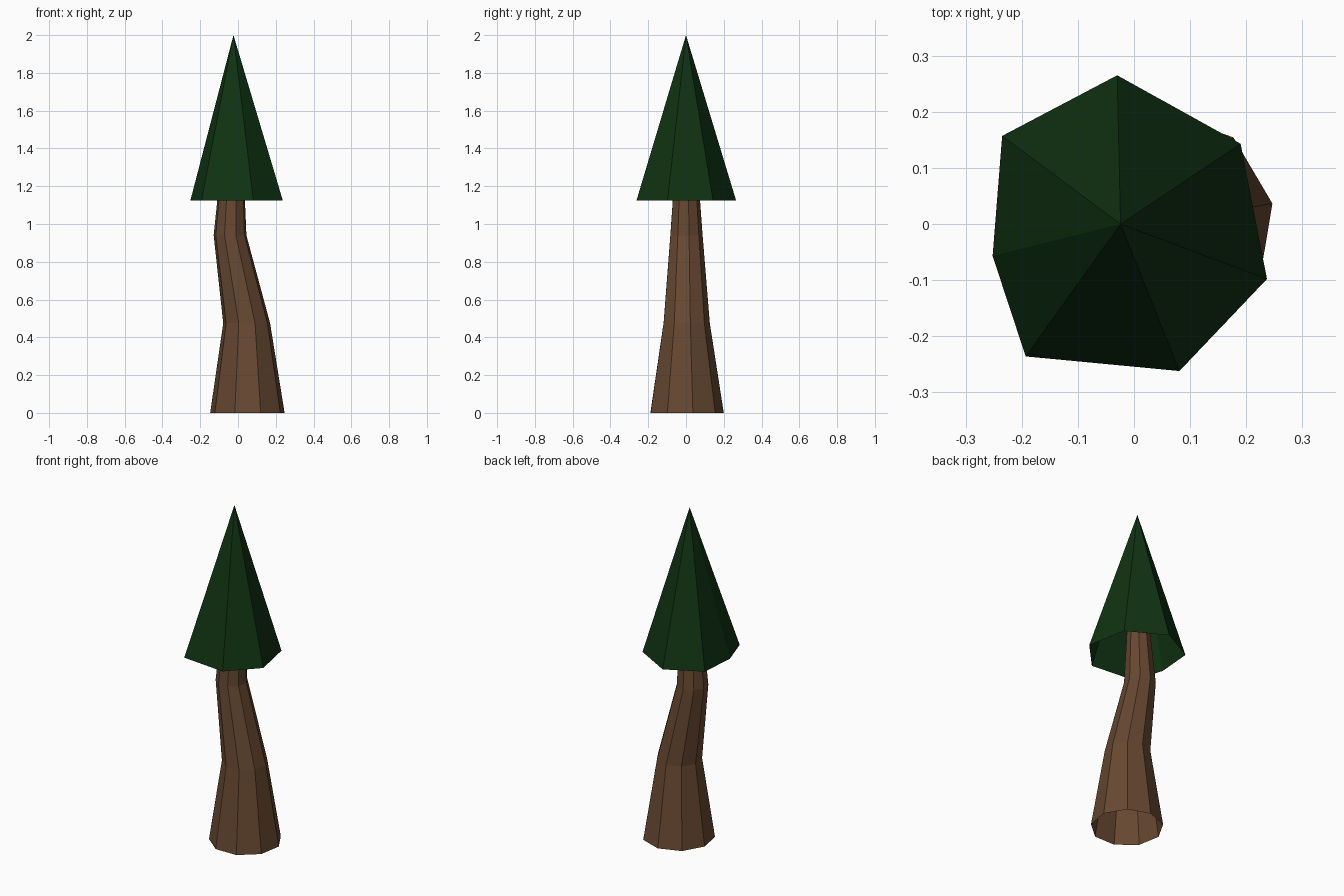
import bpy
from math import cos, sin, radians

cube = bpy.data.objects.get("Cube")
if cube:
    bpy.data.objects.remove(cube, do_unlink=True)


def make_material(name, color):
    mat = bpy.data.materials.new(name)
    mat.use_nodes = True
    mat.diffuse_color = color
    mat.node_tree.nodes["Principled BSDF"].inputs["Base Color"].default_value = color
    return mat


def make_object(name, verts, faces, mat):
    mesh = bpy.data.meshes.new(name)
    mesh.from_pydata(verts, [], faces)
    mesh.materials.append(mat)
    mesh.update()
    obj = bpy.data.objects.new(name, mesh)
    bpy.context.collection.objects.link(obj)
    return obj


bark = make_material("bark_brown", (0.135, 0.065, 0.031, 1))
needles = make_material("needle_green", (0.005, 0.032, 0.006, 1))

# Crooked trunk: an open tube through rings of (centre x, radius, height)
SIDES = 9
rings = [(0.05, 0.2, 0), (0.046, 0.126, 0.475), (-0.042, 0.088, 0.94), (-0.028, 0.054, 1.4)]
verts = []
for cx, r, z in rings:
    for i in range(SIDES):
        a = radians(10.5 + i * 360 / SIDES)
        verts.append((cx + r * cos(a), r * sin(a), z))
faces = []
for k in range(len(rings) - 1):
    for i in range(SIDES):
        j = (i + 1) % SIDES
        low, high = k * SIDES, (k + 1) * SIDES
        faces.append((low + i, low + j, high + j, high + i))
make_object("trunk", verts, faces, bark)

# Foliage: an uneven seven-sided cone, hollow underneath
rim = [(0.19, 0.143), (-0.03, 0.265), (-0.235, 0.157), (-0.252, -0.057),
       (-0.193, -0.236), (0.081, -0.262), (0.237, -0.098)]
verts = [(x, y, 1.125) for x, y in rim] + [(-0.024, 0, 2)]
n = len(rim)
make_object("foliage_cone", verts, [(i, (i + 1) % n, n) for i in range(n)], needles)
